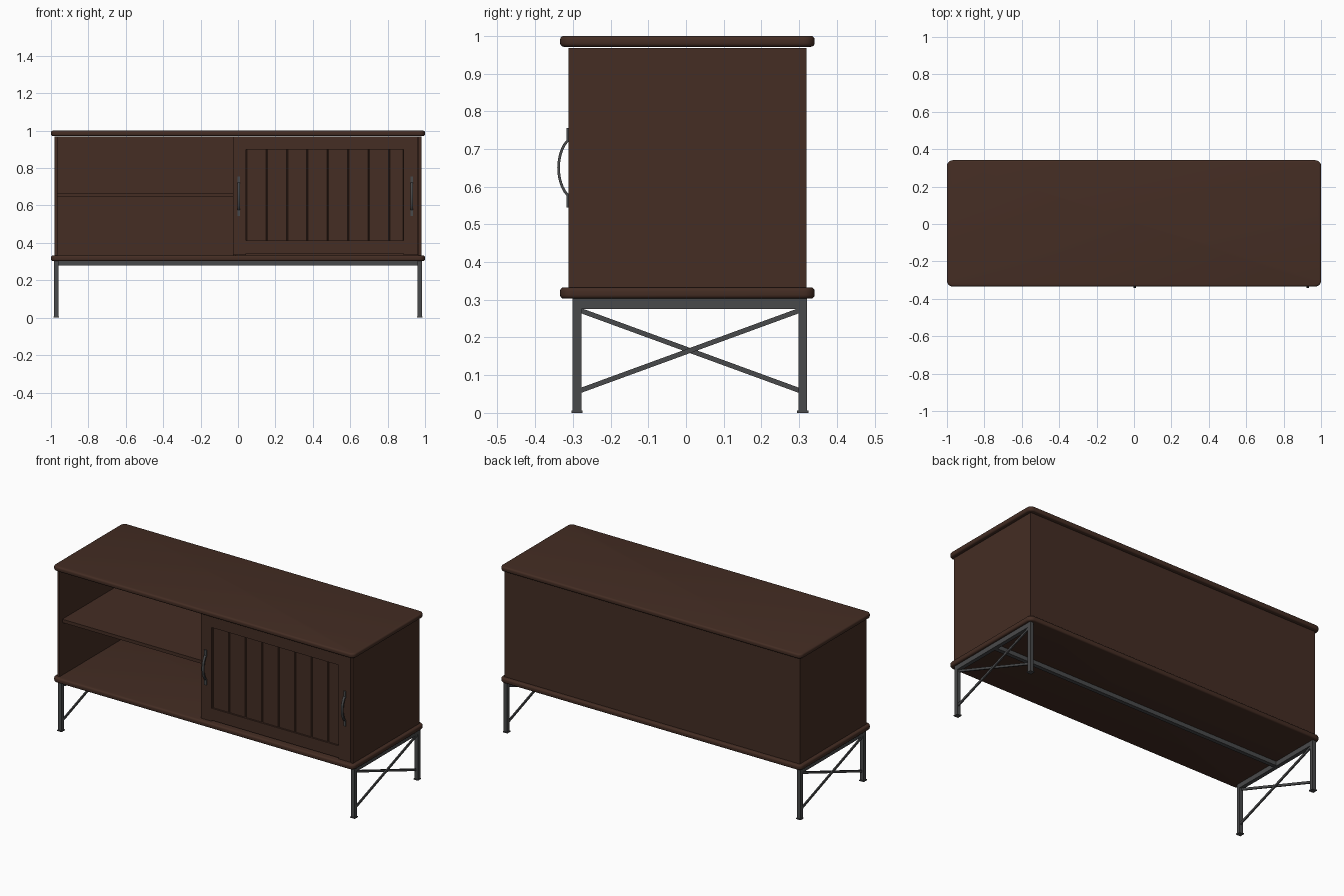
import bpy, bmesh, math
from mathutils import Vector, Matrix

if "Cube" in bpy.data.objects:
    bpy.data.objects.remove(bpy.data.objects["Cube"])


def material(name, rgb):
    m = bpy.data.materials.new(name)
    m.diffuse_color = (*rgb, 1)
    m.use_nodes = True
    m.node_tree.nodes["Principled BSDF"].inputs["Base Color"].default_value = m.diffuse_color
    return m


WOOD = material("dark_brown_wood", (0.058, 0.026, 0.017))
METAL = material("dark_grey_metal", (0.066, 0.067, 0.069))


def finish(name, bm, mat, smooth=False):
    bmesh.ops.recalc_face_normals(bm, faces=bm.faces)
    me = bpy.data.meshes.new(name)
    bm.to_mesh(me)
    bm.free()
    me.materials.append(mat)
    ob = bpy.data.objects.new(name, me)
    bpy.context.collection.objects.link(ob)
    if smooth:
        bpy.ops.object.select_all(action='DESELECT')
        ob.select_set(True)
        bpy.context.view_layer.objects.active = ob
        bpy.ops.object.shade_smooth_by_angle(angle=math.radians(35))
    return ob


def box_bm(x0, x1, y0, y1, z0, z1):
    bm = bmesh.new()
    bmesh.ops.create_cube(bm, size=1)
    for v in bm.verts:
        v.co = Vector((x1 if v.co.x > 0 else x0,
                       y1 if v.co.y > 0 else y0,
                       z1 if v.co.z > 0 else z0))
    return bm


def box(name, x0, x1, y0, y1, z0, z1, mat=WOOD):
    return finish(name, box_bm(x0, x1, y0, y1, z0, z1), mat)


def board(name, z0, z1):
    """Slab with rounded plan corners and rounded rim."""
    bm = box_bm(-1, 1, -0.334, 0.341, z0, z1)
    vertical = [e for e in bm.edges
                if abs(e.verts[0].co.z - e.verts[1].co.z) > 0.01]
    bmesh.ops.bevel(bm, geom=vertical, offset=0.03, segments=6,
                    profile=0.5, affect='EDGES')
    rim = [e for e in bm.edges
           if abs(e.verts[0].co.z - e.verts[1].co.z) < 1e-5]
    bmesh.ops.bevel(bm, geom=rim, offset=0.010, segments=4,
                    profile=0.5, affect='EDGES')
    return finish(name, bm, WOOD, True)


def bar(name, a, b, w, d, mat=METAL):
    """Square bar between two points."""
    a, b = Vector(a), Vector(b)
    bm = box_bm(-w / 2, w / 2, -d / 2, d / 2, 0, (b - a).length)
    rot = (b - a).to_track_quat('Z', 'X').to_matrix().to_4x4()
    bm.transform(Matrix.Translation(a) @ rot)
    return finish(name, bm, mat)


# Top and bottom boards
board("top_board", 0.971, 1.0)
board("bottom_board", 0.303, 0.333)

# Cabinet carcass
FRONT, BACK, LOW, HIGH = -0.311, 0.32, 0.332, 0.968
box("left_side_panel", -0.98, -0.966, FRONT, BACK, LOW, HIGH)
box("right_side_panel", 0.966, 0.98, FRONT, BACK, LOW, HIGH)
box("back_panel", -0.966, 0.966, BACK - 0.014, BACK, LOW, HIGH)
box("divider", -0.026, -0.012, -0.289, BACK - 0.014, LOW, HIGH)
box("shelf", -0.966, -0.026, -0.285, BACK - 0.014, 0.648, 0.668)

# Door frame
DB = -0.289
box("door_left_stile", -0.027, 0.043, FRONT, DB, 0.336, HIGH)
box("door_right_stile", 0.886, 0.963, FRONT, DB, 0.336, HIGH)
box("door_top_rail", 0.043, 0.886, FRONT, DB, 0.898, HIGH)
box("door_bottom_rail", 0.043, 0.886, FRONT, DB, 0.342, 0.414)

# Door planks with bevelled grooves between them
edges = [0.043 + 0.1095 * i for i in range(8)] + [0.886]
for i, (x0, x1) in enumerate(zip(edges, edges[1:])):
    bm = box_bm(x0, x1, -0.301, DB, 0.414, 0.898)
    sides = [e for e in bm.edges
             if all(v.co.y < -0.295 for v in e.verts)
             and abs(e.verts[0].co.z - e.verts[1].co.z) > 0.1]
    bmesh.ops.bevel(bm, geom=sides, offset=0.004, segments=1, affect='EDGES')
    finish(f"door_plank_{i + 1}", bm, WOOD)


# Handles: arched strap with a flat tab at each end
def handle(name, cx, cz=0.65):
    path = [(FRONT - 0.003, -0.105), (FRONT - 0.003, -0.074)]
    n = 14
    for i in range(n + 1):
        t = -1 + 2 * i / n
        path.append((FRONT - 0.003 - 0.024 * (1 - t * t) ** 0.8, 0.072 * t))
    path += [(FRONT - 0.003, 0.074), (FRONT - 0.003, 0.105)]
    bm = bmesh.new()
    rings = []
    for i, p in enumerate(path):
        q0, q1 = path[max(i - 1, 0)], path[min(i + 1, len(path) - 1)]
        t = Vector((q1[0] - q0[0], q1[1] - q0[1])).normalized()
        ny, nz = t.y * 0.0035, -t.x * 0.0035
        w = 0.007
        rings.append([bm.verts.new((cx + sx * w, p[0] + s * ny,
                                    cz + p[1] + s * nz))
                      for sx, s in ((-1, -1), (1, -1), (1, 1), (-1, 1))])
    for a, b in zip(rings, rings[1:]):
        for k in range(4):
            bm.faces.new((a[k], a[(k + 1) % 4], b[(k + 1) % 4], b[k]))
    bm.faces.new(rings[0])
    bm.faces.new(rings[-1][::-1])
    finish(name, bm, METAL, True)


handle("left_handle", 0.005)
handle("right_handle", 0.928)

# Metal end frames: legs, foot pads, cross rail and X brace
YF, YB, LEG = -0.289, 0.310, 0.0115
for side, s in (("left", -1), ("right", 1)):
    x = s * 0.9725
    for part, y in (("front", YF), ("back", YB)):
        box(f"{side}_{part}_leg", x - LEG, x + LEG, y - LEG, y + LEG,
            0.004, 0.304, METAL)
        box(f"{side}_{part}_foot", x - 0.015, x + 0.015, y - 0.015, y + 0.015,
            0, 0.006, METAL)
    box(f"{side}_cross_rail", x - LEG, x + LEG, YF + LEG, YB - LEG,
        0.275, 0.304, METAL)
    bar(f"{side}_brace_a", (x - 0.004, YF + 0.008, 0.272),
        (x - 0.004, YB - 0.008, 0.059), 0.013, 0.008)
    bar(f"{side}_brace_b", (x + 0.004, YF + 0.008, 0.059),
        (x + 0.004, YB - 0.008, 0.272), 0.013, 0.008)
for ob in bpy.data.objects:
    ob.select_set(False)

# Long rail joining the end frames
box("centre_rail", -0.962, 0.962, -0.002, 0.022, 0.278, 0.304, METAL)
